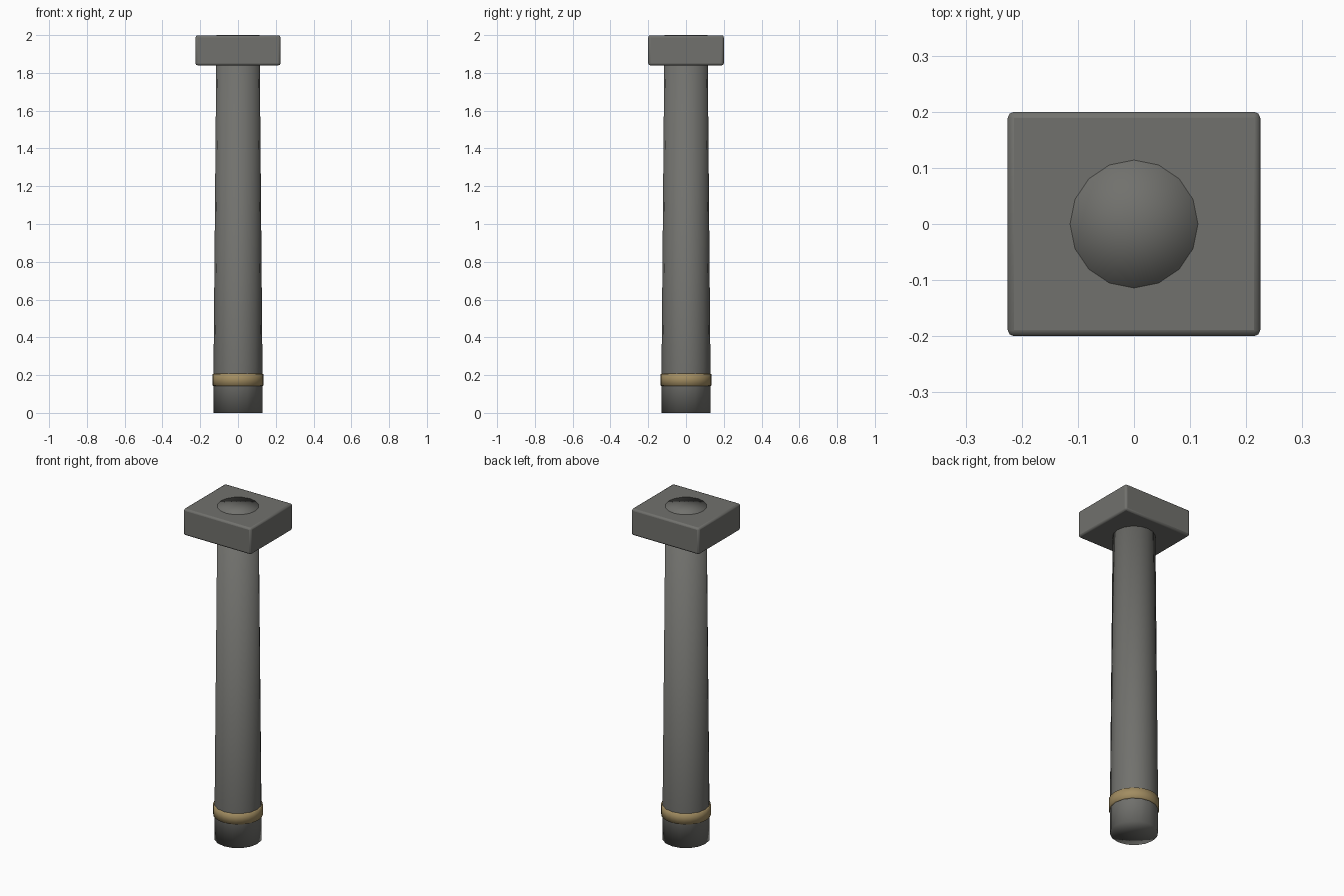
import bpy, bmesh, math

if "Cube" in bpy.data.objects:
    bpy.data.objects.remove(bpy.data.objects["Cube"])


def material(name, rgb):
    m = bpy.data.materials.new(name)
    m.diffuse_color = (*rgb, 1.0)
    m.use_nodes = True
    m.node_tree.nodes["Principled BSDF"].inputs["Base Color"].default_value = m.diffuse_color
    return m


def finish(name, bm, mat, smooth):
    bmesh.ops.recalc_face_normals(bm, faces=bm.faces[:])
    for f in bm.faces:
        f.smooth = smooth
    mesh = bpy.data.meshes.new(name)
    bm.to_mesh(mesh)
    bm.free()
    mesh.materials.append(mat)
    ob = bpy.data.objects.new(name, mesh)
    bpy.context.collection.objects.link(ob)
    return ob


def turned(name, profile, sides, mat):
    """Round solid from (radius, height) pairs, with fan caps at both ends."""
    bm = bmesh.new()
    rings = []
    for r, z in profile:
        rings.append([bm.verts.new((r * math.cos(2 * math.pi * i / sides),
                                    r * math.sin(2 * math.pi * i / sides), z))
                      for i in range(sides)])
    for a, b in zip(rings, rings[1:]):
        for i in range(sides):
            j = (i + 1) % sides
            bm.faces.new((a[i], a[j], b[j], b[i]))
    for ring, z in ((rings[0], profile[0][1]), (rings[-1], profile[-1][1])):
        centre = bm.verts.new((0, 0, z))
        for i in range(sides):
            bm.faces.new((ring[i], ring[(i + 1) % sides], centre))
    return finish(name, bm, mat, True)


grey = material("dark_grey", (0.165, 0.165, 0.153))
brass = material("brass", (0.36, 0.265, 0.12))

# Tapered handle, its end showing in the top of the head
turned("handle", [(0.13, 0), (0.13, 0.18), (0.114, 2.0)], 16, grey)

# Brass band near the foot of the handle
turned("band", [(0.128, 0.142), (0.136, 0.145), (0.136, 0.205), (0.128, 0.208)], 24, brass)

# Block head with softened edges
bm = bmesh.new()
bmesh.ops.create_cube(bm, size=1)
for v in bm.verts:
    v.co = (v.co.x * 0.45, v.co.y * 0.4, 1.9195 + v.co.z * 0.159)
head = finish("head", bm, grey, False)
bevel = head.modifiers.new("soft_edges", 'BEVEL')
bevel.width = 0.011
bevel.segments = 2
bpy.context.view_layer.objects.active = head
head.select_set(True)
bpy.ops.object.shade_smooth_by_angle(angle=math.radians(40))
